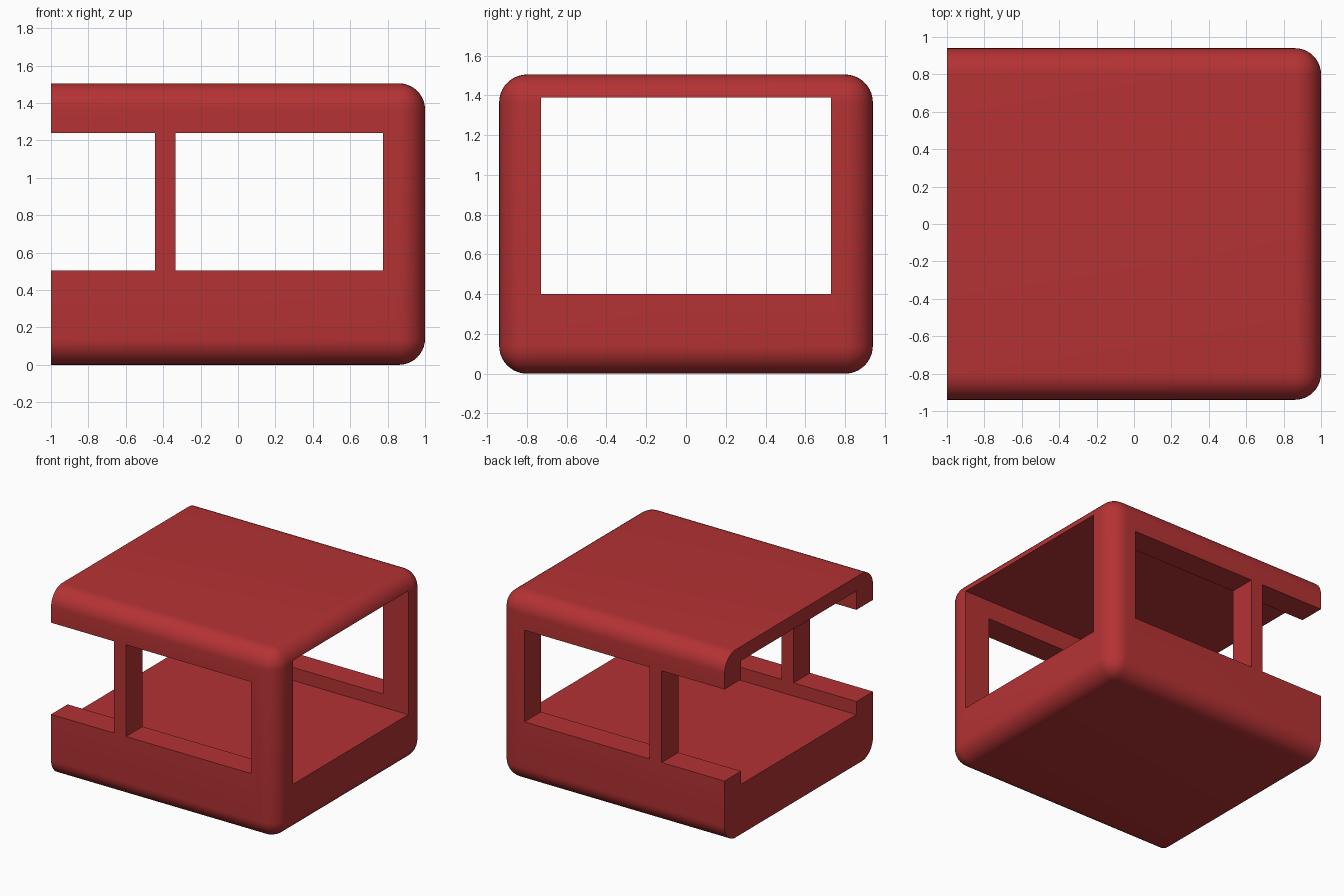
import bpy, bmesh, math

if "Cube" in bpy.data.objects:
    bpy.data.objects.remove(bpy.data.objects["Cube"])

W, H = 0.94, 1.505      # half depth, height
R = 0.14                # edge rounding

red = bpy.data.materials.new("cabin red")
red.diffuse_color = (0.46, 0.032, 0.034, 1)
red.use_nodes = True
red.node_tree.nodes["Principled BSDF"].inputs["Base Color"].default_value = red.diffuse_color


def box(name, lo, hi):
    """Axis-aligned box between two corners."""
    bm = bmesh.new()
    bmesh.ops.create_cube(bm, size=1)
    for v in bm.verts:
        v.co = [(a + b) / 2 + c * (b - a) for a, b, c in zip(lo, hi, v.co)]
    me = bpy.data.meshes.new(name)
    bm.to_mesh(me)
    bm.free()
    ob = bpy.data.objects.new(name, me)
    bpy.context.collection.objects.link(ob)
    return ob


# Cabin shell: every edge rounded except around the open rear end
cabin = box("cabin_shell", (-1, -W, 0), (1, W, H))
bm = bmesh.new()
bm.from_mesh(cabin.data)
edges = [e for e in bm.edges if any(v.co.x > 0 for v in e.verts)]
bmesh.ops.bevel(bm, geom=edges, offset=R, offset_type='OFFSET', segments=10,
                profile=0.5, affect='EDGES')
bmesh.ops.recalc_face_normals(bm, faces=bm.faces[:])
bm.to_mesh(cabin.data)
bm.free()
cabin.data.materials.append(red)

# Cutters: tunnel through the length, then side windows and open rear notches
cutters = [
    box("interior_cutter", (-1.2, -0.73, 0.40), (1.2, 0.73, 1.39)),
    box("window_cutter", (-0.335, -1.2, 0.505), (0.775, 1.2, 1.24)),
    box("rear_notch_cutter", (-1.2, -1.2, 0.505), (-0.443, 1.2, 1.24)),
]
bpy.context.view_layer.objects.active = cabin
for c in cutters:
    c.hide_render = True
    m = cabin.modifiers.new(c.name, 'BOOLEAN')
    m.operation = 'DIFFERENCE'
    m.solver = 'EXACT'
    m.object = c
    bpy.ops.object.modifier_apply(modifier=m.name)
for c in cutters:
    bpy.data.objects.remove(c)

# Smooth rounded edges, crisp cut edges
for o in bpy.context.selected_objects:
    o.select_set(False)
cabin.select_set(True)
bpy.ops.object.shade_smooth_by_angle(angle=math.radians(30))
